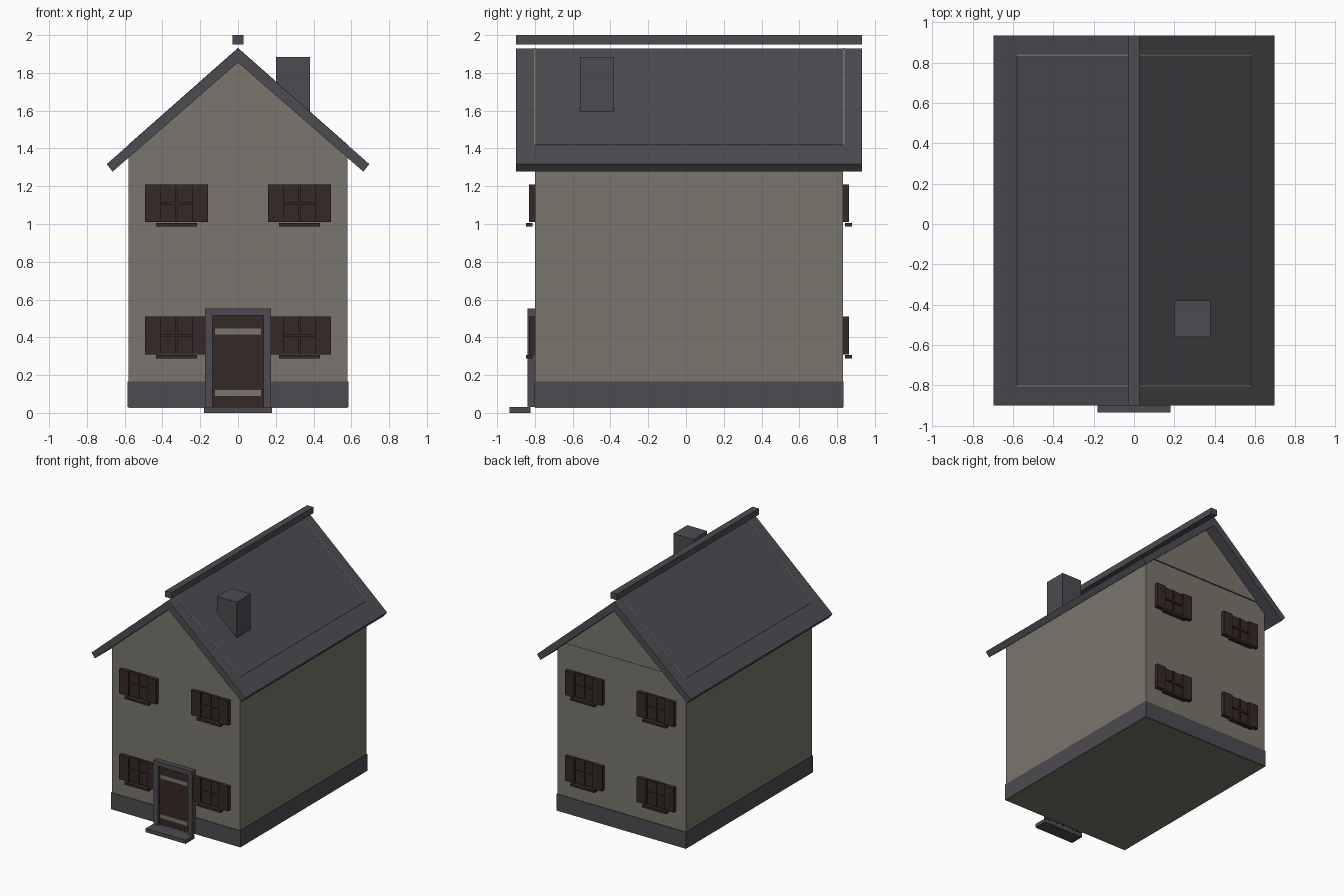
import bpy, bmesh

if "Cube" in bpy.data.objects:
    bpy.data.objects.remove(bpy.data.objects["Cube"])


def material(name, rgb):
    m = bpy.data.materials.new(name)
    m.diffuse_color = (*rgb, 1)
    m.use_nodes = True
    m.node_tree.nodes["Principled BSDF"].inputs["Base Color"].default_value = m.diffuse_color
    return m


PLASTER = material("plaster", (0.19, 0.18, 0.15))
SLATE = material("slate", (0.074, 0.070, 0.082))
WOOD = material("dark wood", (0.036, 0.021, 0.020))


def extrude(name, profile, y0, y1, mat):
    """Extrude an (x, z) outline along y."""
    bm = bmesh.new()
    f = bm.faces.new([bm.verts.new((x, y0, z)) for x, z in profile])
    r = bmesh.ops.extrude_face_region(bm, geom=[f])
    vs = [v for v in r["geom"] if isinstance(v, bmesh.types.BMVert)]
    bmesh.ops.translate(bm, verts=vs, vec=(0, y1 - y0, 0))
    bmesh.ops.recalc_face_normals(bm, faces=bm.faces)
    me = bpy.data.meshes.new(name)
    bm.to_mesh(me)
    bm.free()
    me.materials.append(mat)
    ob = bpy.data.objects.new(name, me)
    bpy.context.collection.objects.link(ob)
    return ob


def box(name, x0, x1, y0, y1, z0, z1, mat):
    return extrude(name, [(x0, z0), (x1, z0), (x1, z1), (x0, z1)], y0, y1, mat)


# Body
box("walls", -0.58, 0.58, -0.80, 0.83, 0.027, 1.42, PLASTER)
box("plinth", -0.585, 0.585, -0.805, 0.835, 0.03, 0.165, SLATE)
gable = [(-0.58, 1.42), (0.58, 1.42), (0, 1.932)]
extrude("front_gable", gable, -0.806, -0.798, PLASTER)
extrude("back_gable", gable, 0.832, 0.84, PLASTER)

# Roof, ridge and chimney
extrude("roof", [(0, 1.93), (0.695, 1.317), (0.664, 1.277), (0, 1.855),
                 (-0.664, 1.277), (-0.695, 1.317)], -0.90, 0.933, SLATE)
box("ridge_cap", -0.028, 0.028, -0.90, 0.933, 1.95, 2.0, SLATE)
box("chimney", 0.20, 0.38, -0.56, -0.38, 1.5, 1.885, SLATE)

# Windows with shutters, bars and sills on front and back
for side, wall, s in (("front", -0.80, -1), ("back", 0.83, 1)):
    def part(name, x0, x1, d0, d1, z0, z1):
        ya, yb = sorted((wall + s * d0, wall + s * d1))
        box(f"{side}_{name}", x0, x1, ya, yb, z0, z1, WOOD)

    for cx in (-0.325, 0.325):
        for z in (0.31, 1.01):
            part("window_pane", cx - 0.083, cx + 0.083, -0.01, 0.016, z, z + 0.2)
            part("window_upright", cx - 0.006, cx + 0.006, 0, 0.024, z, z + 0.2)
            part("window_crossbar", cx - 0.083, cx + 0.083, 0, 0.024, z + 0.094, z + 0.106)
            for d in (-1, 1):
                a, b = sorted((cx + d * 0.083, cx + d * 0.167))
                part("shutter", a, b, -0.01, 0.032, z, z + 0.2)
            part("window_sill", cx - 0.108, cx + 0.108, 0.012, 0.048, z - 0.022, z - 0.004)

# Door with frame, bands and step
box("door", -0.135, 0.135, -0.82, -0.795, 0.03, 0.515, WOOD)
for z in (0.09, 0.414):
    box("door_band", -0.122, 0.122, -0.827, -0.819, z, z + 0.032, PLASTER)
for s in (-1, 1):
    a, b = sorted((s * 0.135, s * 0.174))
    box("door_jamb", a, b, -0.84, -0.795, 0.03, 0.515, SLATE)
box("door_lintel", -0.174, 0.174, -0.84, -0.795, 0.515, 0.553, SLATE)
box("door_step", -0.18, 0.18, -0.935, -0.822, 0, 0.03, SLATE)
